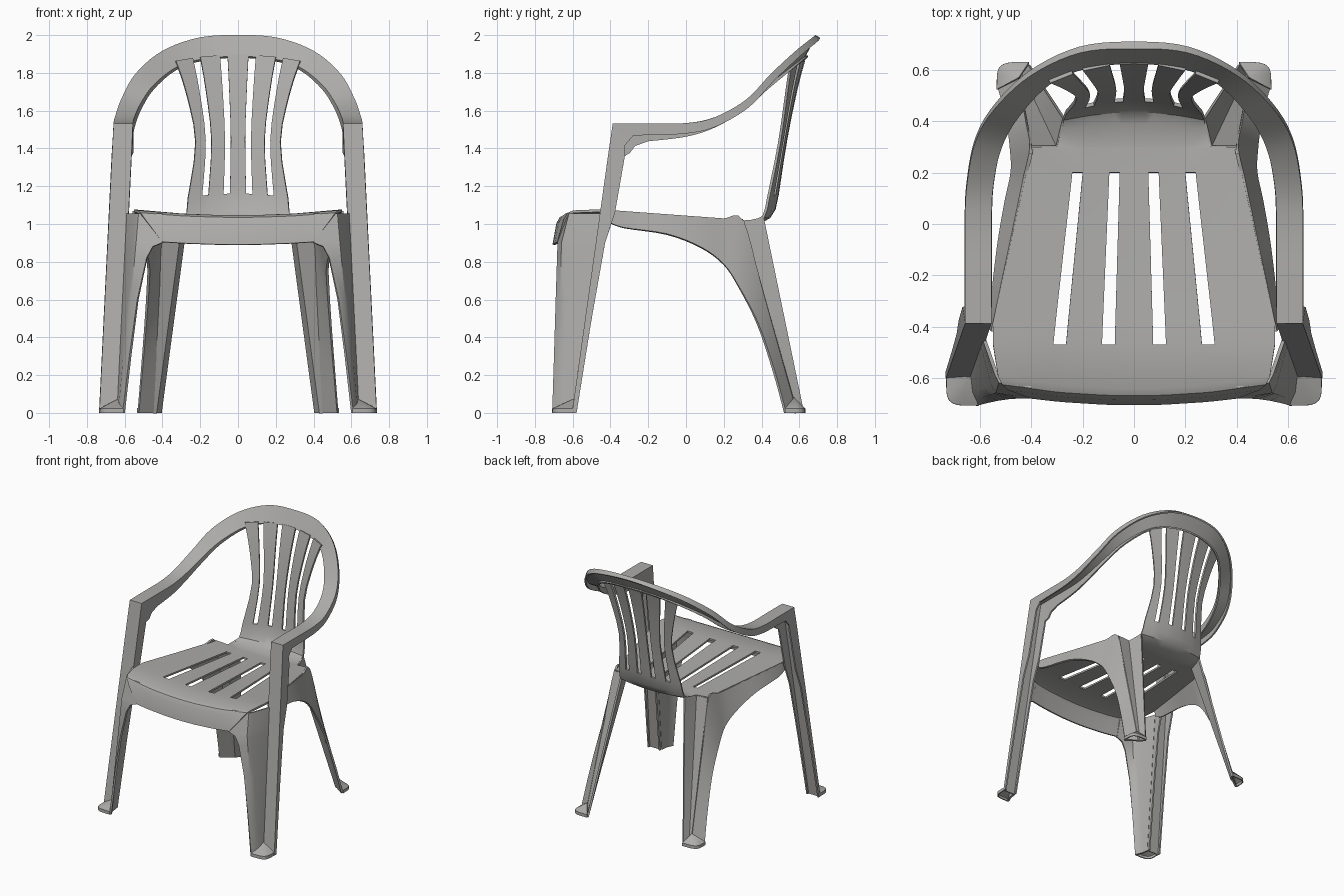
import bpy, bmesh, math
from mathutils import Vector as V

if "Cube" in bpy.data.objects:
    bpy.data.objects.remove(bpy.data.objects["Cube"])

grey = bpy.data.materials.new("light grey plastic")
grey.diffuse_color = (0.42, 0.415, 0.405, 1)
grey.use_nodes = True
grey.node_tree.nodes["Principled BSDF"].inputs["Base Color"].default_value = grey.diffuse_color


def sheet(name, rows, holes=(), thick=0.014):
    """Skin rows of points into a thin moulded sheet, mirrored across x = 0."""
    bm = bmesh.new()
    vs = [[bm.verts.new(p) for p in r] for r in rows]
    for i in range(len(rows) - 1):
        for j in range(len(rows[0]) - 1):
            if (i, j) not in holes:
                bm.faces.new((vs[i][j], vs[i + 1][j], vs[i + 1][j + 1], vs[i][j + 1]))
    bmesh.ops.remove_doubles(bm, verts=bm.verts, dist=0.0005)
    bmesh.ops.recalc_face_normals(bm, faces=bm.faces)
    me = bpy.data.meshes.new(name)
    bm.to_mesh(me)
    bm.free()
    me.materials.append(grey)
    ob = bpy.data.objects.new(name, me)
    bpy.context.collection.objects.link(ob)
    ob.modifiers.new("mirror", 'MIRROR').use_clip = True
    s = ob.modifiers.new("thickness", 'SOLIDIFY')
    s.thickness, s.offset = thick, 0
    bpy.context.view_layer.objects.active = ob
    ob.select_set(True)
    bpy.ops.object.modifier_apply(modifier="mirror")
    bpy.ops.object.modifier_apply(modifier="thickness")
    bpy.ops.object.shade_smooth_by_angle(angle=math.radians(32))
    ob.select_set(False)


def spline(rows, n):
    """Catmull-Rom through rows; a start on x = 0 is treated as mirrored."""
    rows = [[V(p) for p in r] for r in rows]
    flip = all(abs(p.x) < 1e-6 for p in rows[0])
    first = [V((-p.x, p.y, p.z)) for p in rows[1]] if flip else rows[0]
    e = [first] + rows + [rows[-1]]
    out = []
    for i in range(1, len(e) - 2):
        for k in range(n):
            t = k / n
            out.append([0.5 * (2 * b + (c - a) * t + (2 * a - 5 * b + 4 * c - d) * t * t
                               + (3 * b - a - 3 * c + d) * t ** 3)
                        for a, b, c, d in zip(e[i - 1], e[i], e[i + 1], e[i + 2])])
    return out + [rows[-1]]


def across(y, z, pitch, edge, ybow, zbow):
    """One cross row: centre, both edges of two slots, outer edge."""
    w = .005 + .2 * pitch
    xs = (0, pitch - w, pitch + w, 2.9 * pitch - w, 2.9 * pitch + w, edge)
    return [(x, y + ybow * x * x, z + zbow * x * x) for x in xs]


# Seat with front apron, then the slatted back: y, z, slot pitch, outer edge
apron = [(-.70, .89, .10, .40), (-.68, 1.0, .10, .49),
         (-.665, 1.03, .10, .515), (-.64, 1.04, .10, .53)]
seat = [(-.47, 1.04, .10, .55), (-.38, 1.035, .097, .55), (.20, 1.005, .076, .42),
        (.30, 1.003, .072, .40), (.302, 1.003, .072, .30), (.39, 1.01, .068, .28)]
back = [(.485, 1.16, .06, .265), (.53, 1.45, .054, .225),
        (.585, 1.72, .065, .275), (.632, 1.895, .076, .33)]
rows = [across(*r, .16, .09) for r in apron] + [across(*r, 0, .1) for r in seat]
rows[-1] = across(*seat[-1], -.2, .1)
rows += [across(.44, 1.035, .064, .275, -.4, .05), across(.468, 1.08, .062, .27, -.6, 0)]
start = len(rows)
rows += spline([across(*r, -.7, -.3) for r in back], 3)
slots = {(i, j) for i in (4, 5, *range(start, len(rows) - 1)) for j in (1, 3)}
sheet("seat_and_slatted_back", rows, slots)


# Hoop, armrest and outer front leg: one channel section with two skirts
def channel(i, o, si, so):
    i, o = V(i), V(o)
    return [i + V(si), i, o, o + V(so)]


def leg_line(z, x):
    return (x + (1.53 - z) * .049, -.385 - (1.53 - z) * .14, z)


edges = [((0, .63, 1.89), (0, .685, 1.995)), ((.19, .61, 1.875), (.21, .668, 1.98)),
         ((.33, .55, 1.83), (.40, .58, 1.91)), ((.45, .425, 1.735), (.54, .45, 1.79)),
         ((.52, .30, 1.635), (.615, .32, 1.655)), ((.553, .15, 1.56), (.648, .15, 1.56)),
         ((.56, 0, 1.53), (.655, 0, 1.53)), ((.56, -.2, 1.528), (.655, -.2, 1.528))]
stations = []
for k, (a, b) in enumerate(edges):
    t = k / 7
    stations.append(channel(a, b, (0, .015 * (1 - t), -.005 - .085 * t * t),
                            (0, .023 * (1 - t), -.015 - .042 * t)))
hoop = spline(stations, 5)
for y, d, zi, zo in ((-.30, .03, -.115, -.06), (-.385, .09, -.15, -.11)):
    hoop.append(channel((.56, y, 1.528), (.655, y, 1.528), (0, d, zi), (0, d * .7, zo)))
for z, d in ((1.36, .085), (1.06, .075), (.9, .045), (.5, .03), (0, .02)):
    hoop.append(channel(leg_line(z, .56), leg_line(z, .655), (0, d, 0), (0, d, 0)))
sheet("hoop_arm_and_front_leg", hoop, thick=.012)

# Inner face of the front leg, curving out of the apron: height, inner edge
rows = []
for z, x in ((1.055, .40), (1.0, .40), (.90, .40), (.88, .45), (.82, .482),
             (.6, .53), (.3, .57), (0, .605)):
    y = -.705 + .035 * z + max(0, z - .9) * .22
    xc = .612 - .085 * z
    rows.append([(x, y, z), (xc, y + .02, z), (xc + .015, y + .05, z), leg_line(z, .56)])
sheet("front_leg_inner_face", rows)

# Side skirt from the seat edge down into the rear leg: x, y, z of its lower edge
lower = [(.557, -.41, 1.01), (.555, -.33, .98), (.53, -.10, .945), (.50, .08, .875),
         (.475, .2, .785), (.477, .28, .665), (.49, .38, .47), (.51, .465, .22), (.528, .525, 0)]
crease_top, crease_foot = V((.40, .30, 1.019)), V((.45, .58, 0))
rows = []
for k, p in enumerate(lower):
    if k < 5:
        y = p[1] - .01
        q = V((.40 + .21 * (.3 - y), y, 1.019 + .068 * (.3 - y)))
    else:
        q = crease_top.lerp(crease_foot, (k - 5) / 3)
    rows.append([q, p])
sheet("side_skirt_and_rear_leg", spline(rows, 4))

# Back face of the rear leg: crease, notch corner and inner edge
top = [crease_top, V((.30, .30, 1.012)), V((.272, .41, 1.035))]
foot = [crease_foot, V((.435, .585, 0)), V((.41, .622, 0))]
sheet("rear_leg_back_face",
      [[a.lerp(b, t / 3) for a, b in zip(top, foot)] for t in range(4)])


# Wedge feet fanning out from the leg crease to a rounded corner
def wedge(name, apex, x, y, dx, dy):
    rows = []
    for k in range(9):
        a = k * math.pi / 16
        px = x + dx * max(0, math.sin(a)) ** .4
        py = y + dy * max(0, math.cos(a)) ** .4
        rows.append([apex, (px, py, .022), (px, py, 0)])
    sheet(name, rows, thick=.008)


wedge("front_foot", (.635, -.595, .07), .607, -.595, .122, -.11)
wedge("rear_foot", (.448, .57, .08), .41, .525, .122, .103)
